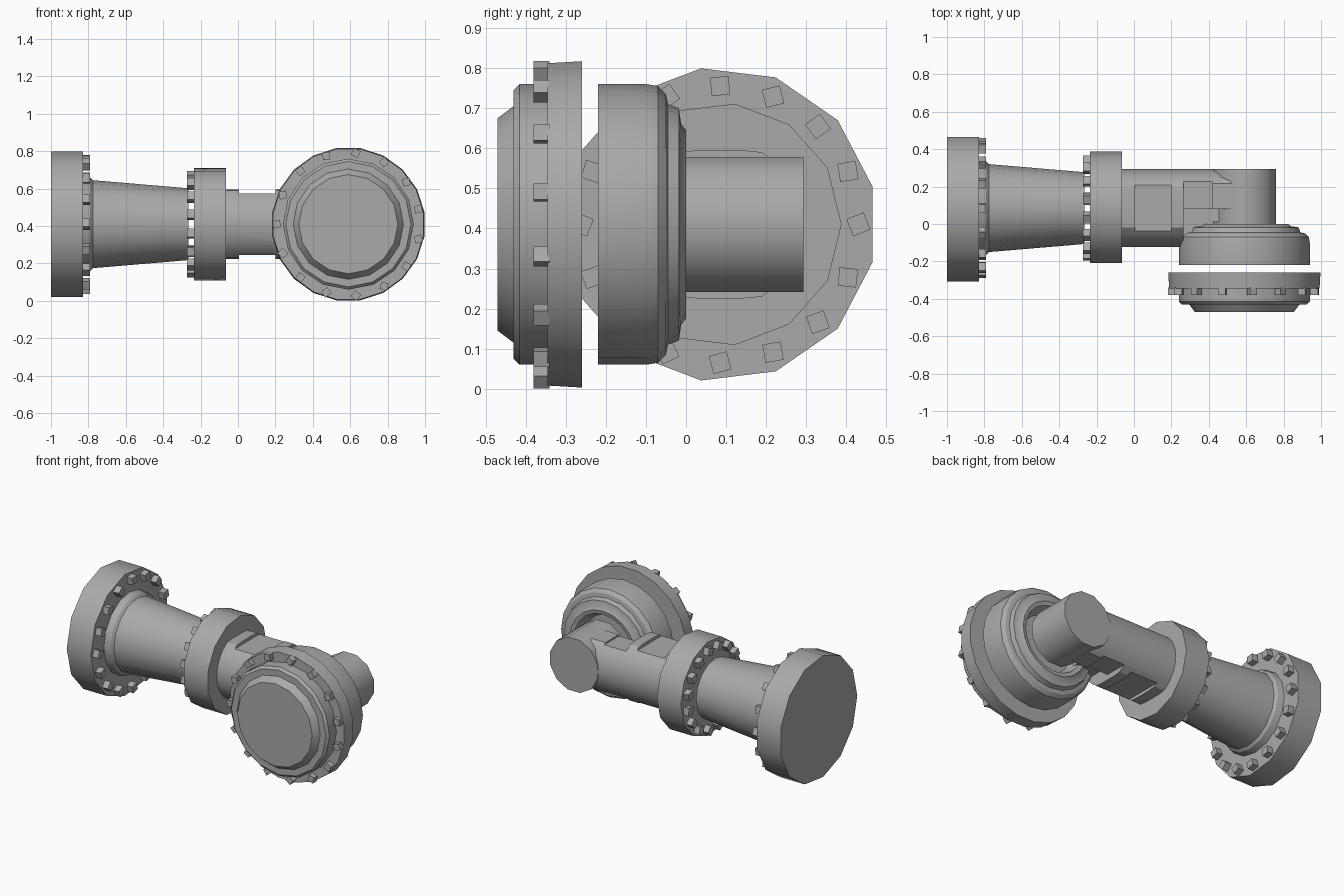
import bpy, bmesh, math, random
from mathutils import Matrix, Vector

random.seed(4)
old = bpy.data.objects.get("Cube")
if old:
    bpy.data.objects.remove(old, do_unlink=True)

steel = bpy.data.materials.new("grey steel")
steel.use_nodes = True
GREY = (0.4, 0.4, 0.4, 1)
steel.diffuse_color = GREY
steel.node_tree.nodes["Principled BSDF"].inputs["Base Color"].default_value = GREY

SHAFT = Vector((0, 0.085, 0.41))   # axis along x
HUB = Vector((0.59, 0, 0.41))      # axis along y


def to_object(bm, name, smooth=True):
    bmesh.ops.recalc_face_normals(bm, faces=bm.faces)
    mesh = bpy.data.meshes.new(name)
    bm.to_mesh(mesh)
    bm.free()
    mesh.materials.append(steel)
    ob = bpy.data.objects.new(name, mesh)
    bpy.context.collection.objects.link(ob)
    if smooth:
        activate(ob)
        bpy.ops.object.shade_smooth_by_angle(angle=math.radians(31))
    return ob


def activate(ob):
    bpy.ops.object.select_all(action='DESELECT')
    ob.select_set(True)
    bpy.context.view_layer.objects.active = ob


def on_axis(axis, centre, r, a, t):
    u, v = r * math.cos(a), r * math.sin(a)
    return centre + (Vector((t, u, v)) if axis == 'X' else Vector((u, t, v)))


def lathe(name, axis, centre, profile, sides, phase=0.0, flat=None):
    """Turn (radius, position) points about an axis and cap both ends."""
    bm = bmesh.new()
    rings = []
    for r, t in profile:
        ring = []
        for i in range(sides):
            co = on_axis(axis, centre, r, math.tau * (i + phase) / sides, t)
            if flat:
                co.z = centre.z + max(-flat, min(flat, co.z - centre.z))
            ring.append(bm.verts.new(co))
        rings.append(ring)
    for a, b in zip(rings, rings[1:]):
        for i in range(sides):
            j = (i + 1) % sides
            bm.faces.new((a[i], a[j], b[j], b[i]))
    bm.faces.new(rings[0])
    bm.faces.new(rings[-1])
    return to_object(bm, name)


def bolts(name, axis, centre, radius, start, end, count, phase, size=0.046):
    """Ring of square bolt heads, each turned a little differently."""
    bm = bmesh.new()
    for i in range(count):
        a = math.tau * (i + phase) / count
        pos = on_axis(axis, centre, radius, a, (start + end) / 2)
        depth = abs(end - start)
        dims = (depth, size, size) if axis == 'X' else (size, depth, size)
        spin = Matrix.Rotation(random.uniform(0, math.pi / 2), 4, axis)
        bmesh.ops.create_cube(bm, size=1, matrix=Matrix.Translation(pos) @ spin
                              @ Matrix.Diagonal((*dims, 1)))
    return to_object(bm, name, smooth=False)


def cut_box(target, low, high, bevel=0.0):
    """Remove a box, with optionally rounded upright corners, from the target."""
    low, high = Vector(low), Vector(high)
    bm = bmesh.new()
    bmesh.ops.create_cube(bm, size=1, matrix=Matrix.Translation((low + high) / 2)
                          @ Matrix.Diagonal((*(high - low), 1)))
    if bevel:
        upright = [e for e in bm.edges
                   if abs(e.verts[0].co.z - e.verts[1].co.z) > 0.01]
        bmesh.ops.bevel(bm, geom=upright, offset=bevel, segments=2,
                        profile=0.5, affect='EDGES')
    cutter = to_object(bm, "cutter", smooth=False)
    mod = target.modifiers.new("cut", 'BOOLEAN')
    mod.operation, mod.solver, mod.object = 'DIFFERENCE', 'EXACT', cutter
    activate(target)
    bpy.ops.object.modifier_apply(modifier=mod.name)
    bpy.data.objects.remove(cutter, do_unlink=True)


# Shaft end flange, tapered tube and second flange
lathe("end_flange", 'X', SHAFT, [(0.392, -1.0), (0.392, -0.83)], 13, 0.5)
lathe("tapered_tube", 'X', SHAFT,
      [(0.26, -0.835), (0.25, -0.79), (0.235, -0.775), (0.192, -0.265)], 16)
lathe("middle_flange", 'X', SHAFT, [(0.303, -0.235), (0.303, -0.065)], 13)
bolts("end_flange_bolts", 'X', SHAFT, 0.345, -0.835, -0.79, 16, 0)
bolts("middle_flange_bolts", 'X', SHAFT, 0.258, -0.272, -0.23, 16, 0.5)

# Yoke arm with flattened top and bottom and recessed pockets
arm = lathe("yoke_arm", 'X', SHAFT, [(0.208, -0.07), (0.208, 0.52)], 24, flat=0.185)
for side in (1, -1):
    def box(x, y, depth, bevel=0.0):
        z = sorted((SHAFT.z + side * depth, SHAFT.z + side * 0.3))
        cut_box(arm, (x[0], y[0], z[0]), (x[1], y[1], z[1]), bevel)
    box((0.005, 0.2), (-0.06, 0.23), 0.165, 0.025)
    box((0.265, 0.6), (-0.3, 0.08), 0.1)
    box((0.265, 0.42), (0.06, 0.25), 0.15)
    box((0.42, 0.6), (-0.3, 0.4), 0.16)
cut_box(arm, (0.42, -0.3, 0), (0.7, 0.01, 1))
activate(arm)
bpy.ops.object.shade_smooth_by_angle(angle=math.radians(31))

# Cross pin at the end of the arm
lathe("cross_pin", 'Y', HUB, [(0.174, 0.0), (0.174, 0.293)], 12, 0.5)

# Rear drum with a dished back
lathe("rear_drum", 'Y', HUB,
      [(0.35, -0.22), (0.35, -0.1), (0.345, -0.07), (0.325, -0.05), (0.3, -0.045),
       (0.29, -0.018), (0.25, -0.012), (0.235, 0.0), (0.21, -0.005),
       (0.18, -0.08)], 20)

# Front hub flange and stepped cap
lathe("hub_flange", 'Y', HUB, [(0.412, -0.26), (0.407, -0.345)], 20, 0.5)
lathe("hub_cap", 'Y', HUB,
      [(0.35, -0.34), (0.35, -0.415), (0.335, -0.43), (0.295, -0.43),
       (0.265, -0.47)], 16)
bolts("hub_bolts", 'Y', HUB, 0.383, -0.34, -0.38, 15, 0.5, 0.04)
